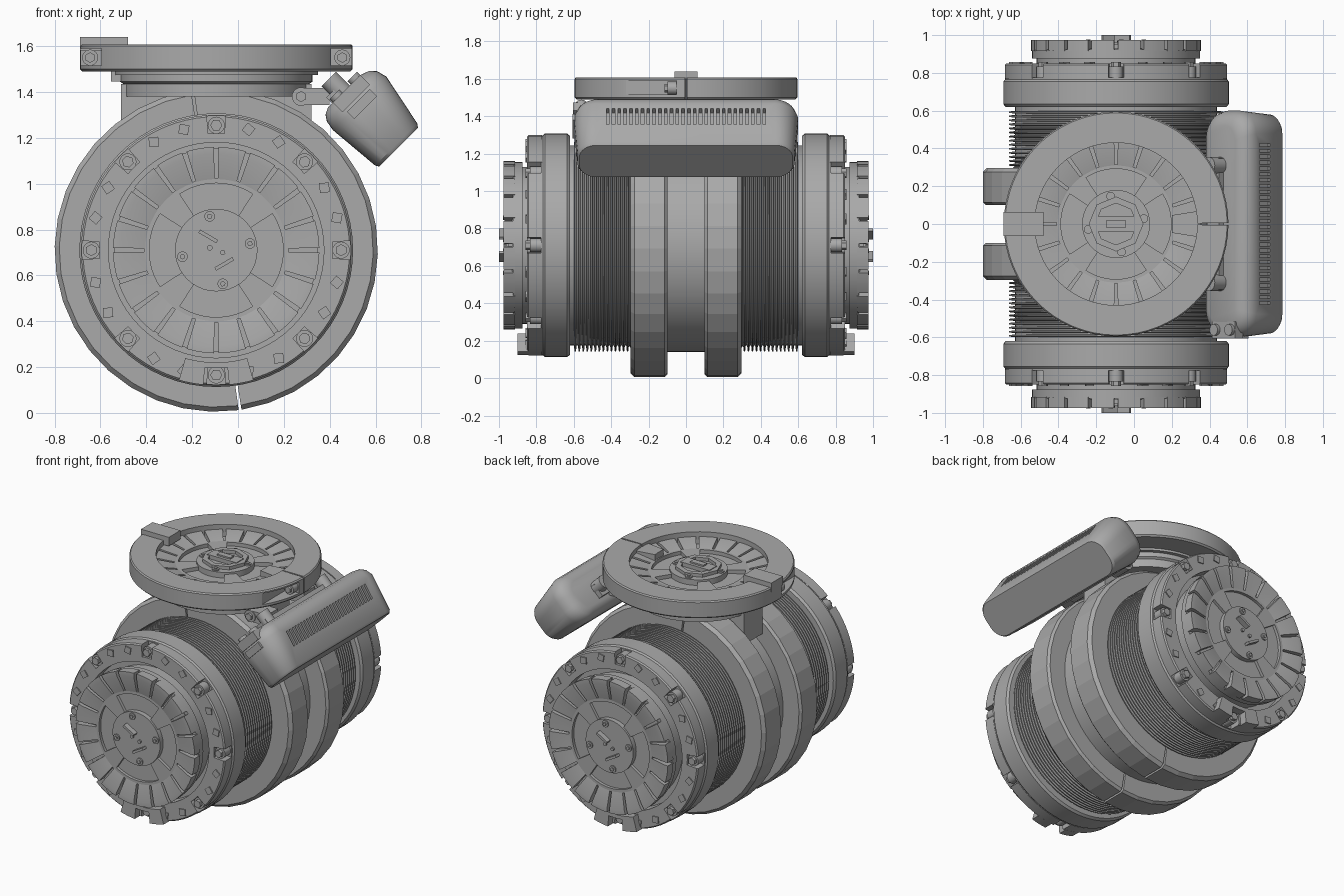
import bpy, bmesh
from math import radians, cos, sin, pi, sqrt
from mathutils import Matrix, Vector

cube = bpy.data.objects.get("Cube")
if cube:
    bpy.data.objects.remove(cube)

grey = bpy.data.materials.new("metal grey")
grey.use_nodes = True
grey.diffuse_color = (0.4, 0.4, 0.4, 1)
grey.node_tree.nodes["Principled BSDF"].inputs["Base Color"].default_value = (0.4, 0.4, 0.4, 1)

CX, CZ = -0.095, 0.71
FRONT = Matrix.Translation((CX, 0, CZ)) @ Matrix.Rotation(pi / 2, 4, 'X')
BACK = Matrix.Translation((CX, 0, CZ)) @ Matrix.Rotation(pi, 4, 'Z') @ Matrix.Rotation(pi / 2, 4, 'X')
UP = Matrix.Translation((CX, 0, 0))


def finish(bm, name, matrix=Matrix(), smooth=25):
    bmesh.ops.remove_doubles(bm, verts=bm.verts, dist=1e-5)
    bmesh.ops.recalc_face_normals(bm, faces=bm.faces)
    me = bpy.data.meshes.new(name)
    bm.to_mesh(me)
    bm.free()
    me.materials.append(grey)
    ob = bpy.data.objects.new(name, me)
    bpy.context.collection.objects.link(ob)
    ob.matrix_world = matrix
    if smooth:
        bpy.ops.object.select_all(action='DESELECT')
        ob.select_set(True)
        bpy.context.view_layer.objects.active = ob
        bpy.ops.object.shade_smooth_by_angle(angle=radians(smooth))
    return ob


def sweep(bm, profile, a0=0, a1=360, n=64):
    """Turn a closed (radius, height) profile about z between two angles."""
    full = a1 - a0 >= 360
    rings = []
    for i in range(n if full else n + 1):
        a = radians(a0 + (a1 - a0) * i / n)
        rings.append([bm.verts.new((r * cos(a), r * sin(a), z)) for r, z in profile])
    m = len(profile)
    for i in range(n):
        p, q = rings[i], rings[(i + 1) % len(rings)]
        for j in range(m):
            k = (j + 1) % m
            if profile[j][0] == 0 and profile[k][0] == 0:
                continue
            if profile[j][0] == 0:
                bm.faces.new((p[j], p[k], q[k]))
            elif profile[k][0] == 0:
                bm.faces.new((p[j], p[k], q[j]))
            else:
                bm.faces.new((p[j], p[k], q[k], q[j]))
    if not full:
        bm.faces.new(rings[0])
        bm.faces.new(rings[-1])


def rect(r0, r1, z0, z1):
    return [(r0, z0), (r1, z0), (r1, z1), (r0, z1)]


def prism(bm, sides, r, z0, z1, radius=0, angle=0, turn=0):
    """Upright prism placed at a polar position."""
    a = radians(angle)
    mat = Matrix.Translation((radius * cos(a), radius * sin(a), (z0 + z1) / 2)) @ Matrix.Rotation(a + radians(turn), 4, 'Z')
    bmesh.ops.create_cone(bm, cap_ends=True, segments=sides, radius1=r, radius2=r, depth=z1 - z0, matrix=mat)


def box(bm, centre, size, rot=Matrix()):
    mat = Matrix.Translation(centre) @ rot @ Matrix.Diagonal((*size, 1))
    bmesh.ops.create_cube(bm, size=1, matrix=mat)


def cut(ob, cutter):
    cutter.hide_render = True
    mod = ob.modifiers.new("cut", 'BOOLEAN')
    mod.object = cutter
    mod.solver = 'EXACT'
    bpy.context.view_layer.objects.active = ob
    bpy.ops.object.modifier_apply(modifier=mod.name)
    bpy.data.objects.remove(cutter)


def hub(name, matrix, top):
    """Segmented face plate with four kidney recesses; its face is at z = top."""
    matrix = matrix @ Matrix.Translation((0, 0, top))
    bm = bmesh.new()
    sweep(bm, rect(0, 0.445, -0.10, -0.05))
    for i in range(20):
        sweep(bm, [(0.31, -0.06), (0.45, -0.06), (0.45, 0), (0.42, 0), (0.31, -0.025)], i * 18 + 1.3, i * 18 + 16.7, 3)
    sweep(bm, rect(0.292, 0.315, -0.06, -0.025))
    for i in range(4):
        sweep(bm, rect(0.16, 0.30, -0.06, -0.025), 33 + 90 * i, 57 + 90 * i, 4)
    finish(bm, name + "_plate", matrix)
    bm = bmesh.new()
    sweep(bm, rect(0, 0.18, -0.06, -0.012), n=40)
    for i in range(4):
        prism(bm, 16, 0.023, -0.02, -0.004, 0.15, 11 + 90 * i)
        prism(bm, 6, 0.012, -0.01, 0.003, 0.15, 11 + 90 * i)
    return bm, matrix


# Drum core, ribbed windings, flanges, bolts and face plates at both ends
for end, M in (("front", FRONT), ("back", BACK)):
    bm = bmesh.new()
    ribs = [(0.0, 0.62), (0.0, 0.0), (0.57, 0.0), (0.57, 0.1), (0.545, 0.1), (0.545, 0.3)]
    for i in range(14):
        y = 0.305 + i * 0.0215
        ribs += [(0.535, y), (0.568, y + 0.004), (0.568, y + 0.011), (0.535, y + 0.015)]
    ribs += [(0.535, 0.62)]
    sweep(bm, ribs)
    finish(bm, end + "_ribbed_drum", M)

    bm = bmesh.new()
    sweep(bm, [(0.40, 0.62), (0.585, 0.62), (0.597, 0.635), (0.597, 0.755), (0.588, 0.765), (0.588, 0.775), (0.40, 0.775)])
    sweep(bm, rect(0.47, 0.51, 0.77, 0.85))
    for i in range(8):
        sweep(bm, [(0.505, 0.77), (0.59, 0.77), (0.59, 0.842), (0.582, 0.85), (0.505, 0.85)], i * 45 + 4, i * 45 + 41, 8)
        for a in (15, 30):
            prism(bm, 4, 0.03, 0.845, 0.857, 0.545, i * 45 + a, 20)
    finish(bm, end + "_flange", M)

    bm = bmesh.new()
    for i in range(8):
        prism(bm, 20, 0.037, 0.77, 0.835, 0.545, i * 45)
        prism(bm, 6, 0.026, 0.83, 0.857, 0.545, i * 45)
    finish(bm, end + "_flange_bolts", M)

    bm = bmesh.new()
    for a in (-106, -84.5):
        sweep(bm, rect(0.49, 0.59, 0.84, 0.9), a, a + 10.5, 4)
    sweep(bm, rect(0.49, 0.515, 0.84, 0.9), -96, -84, 4)
    finish(bm, end + "_bottom_boss", M)

    bm = bmesh.new()
    sweep(bm, rect(0, 0.42, 0.75, 0.93))
    finish(bm, end + "_neck", M)

    bm, m = hub(end + "_hub", M, 0.975)
    for s in (-1, 1):
        box(bm, (0.035 * -s, 0.06 * s, -0.002), (0.09, 0.016, 0.054), Matrix.Rotation(radians(-30 if s > 0 else 30), 4, 'Z'))
        prism(bm, 8, 0.012, -0.02, 0.0, 0.03, 70 + 90 * s)
    finish(bm, end + "_hub_cap", m)

# Two split clamp bands around the drum
for side in (-1, 1):
    name = "front" if side > 0 else "back"
    bm = bmesh.new()
    prof = [(0.53, 0.1), (0.69, 0.1), (0.705, 0.115), (0.705, 0.275), (0.685, 0.297), (0.53, 0.297)]
    prof = [(r, y * side) for r, y in prof]
    sweep(bm, prof, -81, 98, 18)
    sweep(bm, prof, 99, 278, 18)
    finish(bm, name + "_clamp_band", FRONT, 0)
    # Lug with bolt beside each band
    bm = bmesh.new()
    box(bm, (0.33, -0.2 * side, 1.38), (0.14, 0.12, 0.075))
    m = Matrix.Translation((0.275, -0.2 * side, 1.38)) @ Matrix.Rotation(pi / 2, 4, 'X')
    bmesh.ops.create_cone(bm, cap_ends=True, segments=20, radius1=0.04, radius2=0.04, depth=0.13, matrix=m)
    bmesh.ops.create_cone(bm, cap_ends=True, segments=6, radius1=0.024, radius2=0.024, depth=0.16, matrix=m)
    finish(bm, name + "_lug")

# Saddle between the bands carrying the top wheel
bm = bmesh.new()
box(bm, (CX, 0, 1.31), (0.83, 0.2, 0.25))
box(bm, (-0.53, 0, 1.47), (0.05, 0.12, 0.05))
finish(bm, "saddle", smooth=0)
bm = bmesh.new()
sweep(bm, [(0, 1.38), (0.405, 1.38), (0.405, 1.435), (0.42, 1.445), (0.42, 1.5), (0, 1.5)])
finish(bm, "top_neck", UP)

# Split top ring with side pockets
bm = bmesh.new()
sweep(bm, [(0.43, 1.49), (0.585, 1.49), (0.595, 1.5), (0.595, 1.6), (0.588, 1.608), (0.43, 1.608)], 0.5, 359.5, 64)
ring = finish(bm, "top_ring", UP)
for s in (-1, 1):
    bm = bmesh.new()
    box(bm, (CX + 0.6 * s, -0.19, 1.553), (0.2, 0.28, 0.075))
    cut(ring, finish(bm, "pocket_cutter", smooth=0))
    bm = bmesh.new()
    m = Matrix.Translation((CX + 0.55 * s, -0.07, 1.55)) @ Matrix.Rotation(pi / 2, 4, 'X')
    for n, r, d in ((20, 0.035, 0.06), (6, 0.023, 0.09)):
        bmesh.ops.create_cone(bm, cap_ends=True, segments=n, radius1=r, radius2=r, depth=d, matrix=m)
    finish(bm, "ring_bolt")

bm = bmesh.new()
box(bm, (-0.585, 0, 1.61), (0.21, 0.125, 0.06))
finish(bm, "raised_tab", smooth=0)
bm = bmesh.new()
sweep(bm, rect(0.3, 0.45, 1.52, 1.59), -9, 9, 4)
finish(bm, "inner_tab", UP, 0)

# Top face plate with a nut and a socket block
bm, m = hub("top_hub", UP, 1.575)
sweep(bm, rect(0.11, 0.145, -0.02, 0.01), n=8)
box(bm, (0, 0, 0), (0.22, 0.08, 0.03))
box(bm, (0, 0, 0.01), (0.1, 0.04, 0.03))
finish(bm, "top_hub_cap", m)

# Motor housing: rounded sections along a tilted axis (local x = up-right, z = down-right)
h = sqrt(0.5)
TILT = Matrix(((h, 0, h, 0), (0, 1, 0, 0), (h, 0, -h, 0), (0, 0, 0, 1)))
bm = bmesh.new()
loops = []
for d, c, w, l in ((-0.665, 1.32, 0.10, 0.52), (-0.65, 1.325, 0.135, 0.56), (-0.625, 1.328, 0.155, 0.585),
                   (-0.58, 1.33, 0.165, 0.6), (-0.34, 1.316, 0.13, 0.58), (-0.325, 1.315, 0.12, 0.57)):
    r = 0.75 * w
    loop = []
    for k, (sx, sy) in enumerate(((1, 1), (-1, 1), (-1, -1), (1, -1))):
        for i in range(9):
            a = (k + i / 8) * pi / 2
            loop.append(bm.verts.new((c + sx * (w - r) + r * cos(a), sy * (l - r) + r * sin(a), d)))
    loops.append(loop)
for p, q in zip(loops, loops[1:]):
    for i in range(len(p)):
        j = (i + 1) % len(p)
        bm.faces.new((p[i], p[j], q[j], q[i]))
bm.faces.new(loops[0])
bm.faces.new(loops[-1])
motor = finish(bm, "motor_housing", TILT, 30)

# Row of cooling slots
bm = bmesh.new()
for i in range(28):
    box(bm, (1.485, (i - 13.5) * 0.031, -0.5), (0.06, 0.015, 0.1))
cut(motor, finish(bm, "slot_cutter", TILT, 0))

# Mounting bar, knuckles and end plates of the motor
bm = bmesh.new()
box(bm, (1.29, 0, -0.665), (0.09, 0.7, 0.07))
for y in (-0.31, 0.31):
    bmesh.ops.create_cone(bm, cap_ends=True, segments=20, radius1=0.045, radius2=0.045, depth=0.14,
                          matrix=Matrix.Translation((1.31, y, -0.68)))
finish(bm, "motor_mount", TILT)
bm = bmesh.new()
box(bm, (1.335, -0.56, -0.635), (0.17, 0.09, 0.06))
for x in (1.28, 1.39):
    bmesh.ops.create_cone(bm, cap_ends=True, segments=20, radius1=0.03, radius2=0.03, depth=0.03,
                          matrix=Matrix.Translation((x, -0.56, -0.67)))
box(bm, (1.335, -0.6, -0.57), (0.14, 0.014, 0.045))
finish(bm, "motor_end_lug", TILT)
